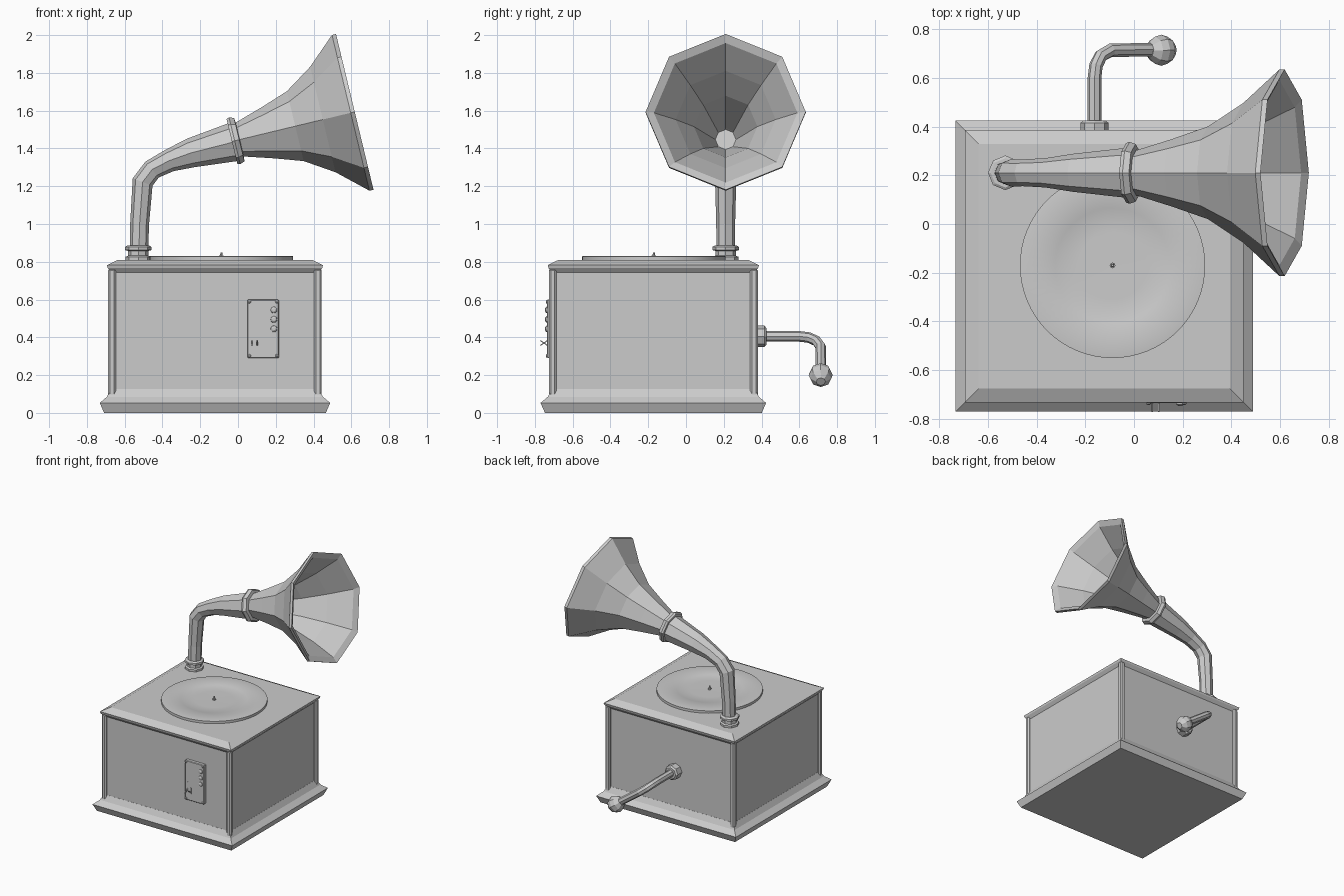
import bpy, math
from mathutils import Vector as V

if "Cube" in bpy.data.objects:
    bpy.data.objects.remove(bpy.data.objects["Cube"])

CX, CY = -0.122, -0.173          # cabinet centre
Y_HORN = 0.21


def mesh(name, rings, caps=True, smooth=False):
    """Skin a list of equally sized vertex rings."""
    n = len(rings[0])
    verts = [v for r in rings for v in r]
    faces = [(i * n + j, i * n + (j + 1) % n, (i + 1) * n + (j + 1) % n, (i + 1) * n + j)
             for i in range(len(rings) - 1) for j in range(n)]
    if caps:
        faces.append(tuple(reversed(range(n))))
        faces.append(tuple(range(len(verts) - n, len(verts))))
    me = bpy.data.meshes.new(name)
    me.from_pydata([tuple(v) for v in verts], [], faces)
    ob = bpy.data.objects.new(name, me)
    bpy.context.collection.objects.link(ob)
    if smooth:
        bpy.ops.object.select_all(action='DESELECT')
        bpy.context.view_layer.objects.active = ob
        ob.select_set(True)
        bpy.ops.object.shade_smooth_by_angle(angle=math.radians(30))
    return ob


def ring(c, t, side, r, n):
    side = (side - t * side.dot(t)).normalized()
    up = t.cross(side)
    return [c + (side * math.cos(2 * math.pi * k / n) + up * math.sin(2 * math.pi * k / n)) * r
            for k in range(n)]


def lathe(name, profile, origin, axis, n=8, smooth=False):
    """Profile of (distance along axis, radius)."""
    axis = V(axis).normalized()
    side = V((1, 0, 0)) if abs(axis.y) > 0.9 else V((0, 1, 0))
    return mesh(name, [ring(V(origin) + axis * s, axis, side, r, n) for s, r in profile], True, smooth)


def tube(name, path, radii, side, n=8):
    pts, side, rings = [V(p) for p in path], V(side), []
    for i, p in enumerate(pts):
        a, b = pts[max(i - 1, 0)], pts[min(i + 1, len(pts) - 1)]
        t = (p - a).normalized() + (b - p).normalized()
        t.normalize()
        side = (side - t * side.dot(t)).normalized()
        rings.append(ring(p, t, side, radii[i], n))
    return mesh(name, rings)


def rect_stack(name, profile):
    """Stack of rectangles given as (half width, z)."""
    return mesh(name, [[V((CX + sx * h, CY + sy * (h - 0.013), z))
                        for sx, sy in ((-1, -1), (1, -1), (1, 1), (-1, 1))] for h, z in profile])


def box(name, c, size, bevel=0, rot=0):
    bpy.ops.mesh.primitive_cube_add(size=1, location=c, rotation=(rot, 0, 0))
    ob = bpy.context.object
    ob.name, ob.scale = name, size
    bpy.ops.object.transform_apply(location=False, rotation=False, scale=True)
    if bevel:
        m = ob.modifiers.new("bevel", 'BEVEL')
        m.width, m.segments = bevel, 1
    return ob


# Cabinet
rect_stack("base_plinth", [(0.587, 0), (0.61, 0.053), (0.572, 0.085), (0.55, 0.127)])
rect_stack("cabinet_walls", [(0.549, 0.05), (0.549, 0.78)])
rect_stack("lid", [(0.548, 0.742), (0.568, 0.767), (0.572, 0.782), (0.515, 0.81)])
for sx in (-1, 1):
    for sy in (-1, 1):
        box("corner_post", (CX + sx * 0.545, CY + sy * 0.533, 0.42), (0.04, 0.04, 0.69), 0.01)

# Turntable and spindle
TX, TY = -0.088, -0.17
lathe("turntable", [(0.80, 0.38), (0.829, 0.38), (0.83, 0.375), (0.83, 0.245), (0.826, 0.235),
                    (0.825, 0.14), (0.823, 0.01)], (TX, TY, 0), (0, 0, 1), 64, True)
lathe("spindle", [(0.82, 0.012), (0.832, 0.012), (0.832, 0.007), (0.85, 0.005)], (TX, TY, 0), (0, 0, 1), 8)

# Horn arm with its socket
lathe("arm_socket", [(0.805, 0.068), (0.826, 0.068), (0.832, 0.055), (0.858, 0.055),
                     (0.862, 0.071), (0.878, 0.071), (0.885, 0.06)], (-0.528, Y_HORN, 0), (0, 0, 1), 8)
arm = [(-0.525, 0.83, 0.049), (-0.521, 1.0, 0.050), (-0.505, 1.222, 0.056), (-0.455, 1.288, 0.055),
       (-0.365, 1.335, 0.060), (-0.25, 1.376, 0.078), (-0.008, 1.438, 0.105)]
tube("horn_arm", [(x, Y_HORN, z) for x, z, r in arm], [r for x, z, r in arm], (0, 1, 0))

# Horn: outer flare, rim, then back down the inside
H0, HA = (-0.008, Y_HORN, 1.443), (0.972, 0, 0.234)
lathe("horn_bell", [(-0.01, 0.088), (0.02, 0.093), (0.17, 0.139), (0.32, 0.19), (0.47, 0.287),
                    (0.622, 0.424), (0.644, 0.424), (0.622, 0.38), (0.47, 0.265),
                    (0.31, 0.168), (0.16, 0.11), (0.03, 0.06), (-0.06, 0.02)], H0, HA)
lathe("horn_collar", [(-0.025, 0.105), (-0.025, 0.122), (-0.01, 0.127), (0.015, 0.118), (0.018, 0.09)], H0, HA)

# Crank
lathe("crank_plate", [(0.36, 0.057), (0.415, 0.057), (0.425, 0.045)], (-0.162, 0, 0.405), (0, 1, 0))
crank = [(-0.162, 0.40, 0.405), (-0.162, 0.60, 0.405), (-0.156, 0.65, 0.399), (-0.136, 0.69, 0.381),
         (-0.095, 0.713, 0.350), (0.08, 0.715, 0.225)]
tube("crank_handle", crank, [0.028] * len(crank), (1, 0, 0))
d = (V(crank[-1]) - V(crank[-2])).normalized()
lathe("crank_knob", [(-0.06, 0.03), (-0.03, 0.056), (0, 0.064), (0.03, 0.056), (0.06, 0.025)],
      (0.112, 0.713, 0.20), d)

# Control panel: plate, screws, knobs and levers
box("control_panel", (0.133, -0.718, 0.445), (0.166, 0.034, 0.31), 0.004)
for x in (0.06, 0.206):
    for z in (0.302, 0.588):
        lathe("panel_screw", [(0, 0.009), (0.006, 0.009), (0.009, 0.005)], (x, -0.733, z), (0, -1, 0))
for z in (0.445, 0.495, 0.545):
    lathe("panel_button", [(0, 0.018), (0.008, 0.016), (0.013, 0.008)], (0.19, -0.733, z), (0, -1, 0), 12)
for x, z, h, rot in ((0.075, 0.39, 0.09, 0.6), (0.102, 0.37, 0.05, -0.6)):
    box("lever_slot", (x, -0.735, z), (0.009, 0.004, h))
    box("lever", (x, -0.752, 0.37), (0.006, 0.045, 0.006), 0, rot)
